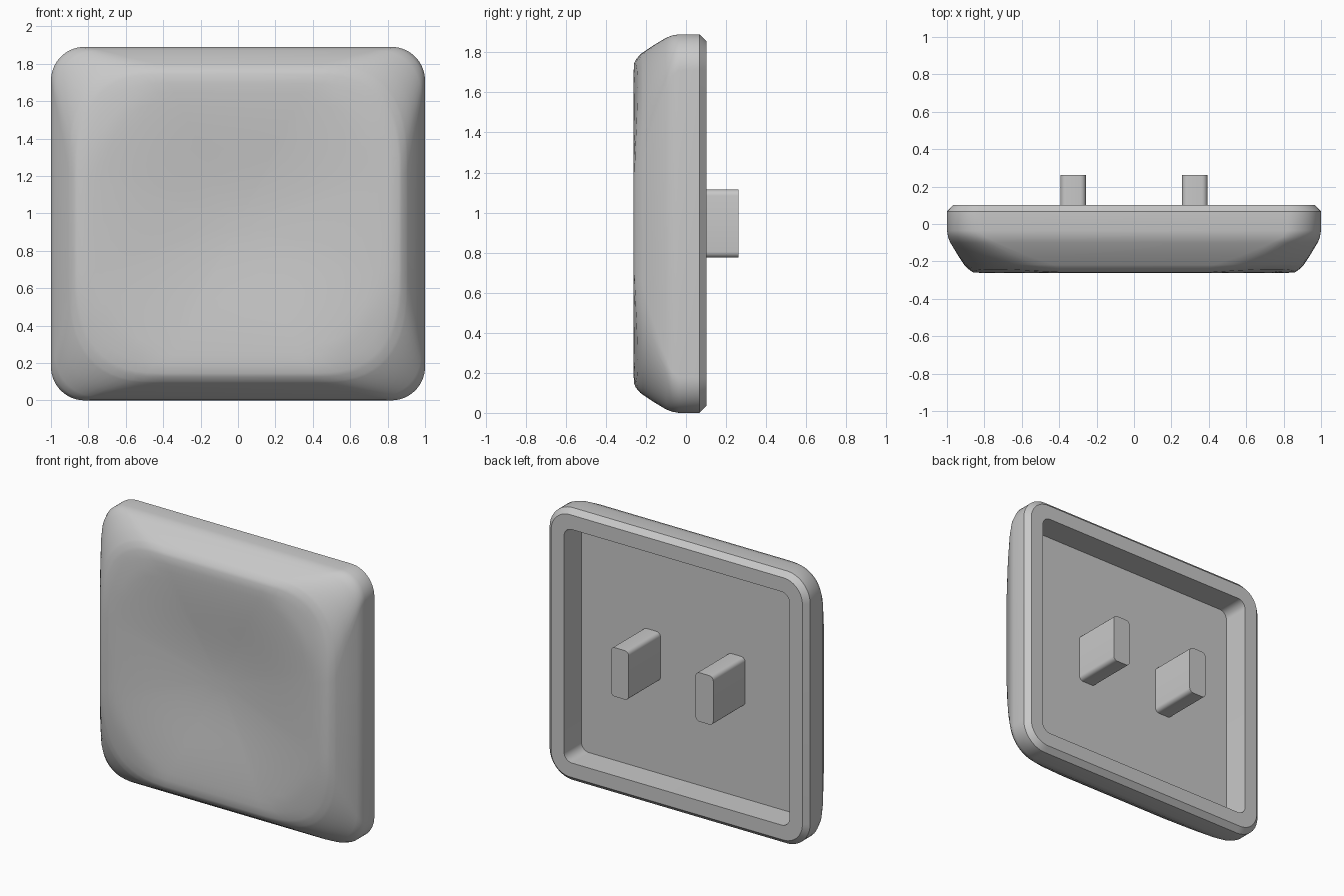
import bpy, bmesh, math

cube = bpy.data.objects.get("Cube")
if cube:
    bpy.data.objects.remove(cube)

grey = bpy.data.materials.new("plain_grey")
grey.use_nodes = True
colour = (0.58, 0.58, 0.58, 1)
grey.diffuse_color = colour
grey.node_tree.nodes["Principled BSDF"].inputs["Base Color"].default_value = colour

MID_Z = 0.945
HALF_X, HALF_Z = 1.0, 0.945


def outline(half_x, half_z, rx, rz, power=2, steps=14):
    """Rounded rectangle; a higher power gives squarer corners."""
    pts = []
    for quarter in range(4):
        sx = (1, -1, -1, 1)[quarter]
        sz = (1, 1, -1, -1)[quarter]
        arc = []
        for i in range(steps + 1):
            a = math.pi / 2 * i / steps
            u = max(math.cos(a), 0) ** (2 / power)
            v = max(math.sin(a), 0) ** (2 / power)
            arc.append((sx * (half_x - rx + rx * u), sz * (half_z - rz + rz * v)))
        pts += arc if quarter % 2 == 0 else arc[::-1]
    return pts


def loft(name, rings):
    """Skin a list of equal-length rings and cap both ends."""
    bm = bmesh.new()
    loops = [[bm.verts.new(p) for p in ring] for ring in rings]
    n = len(loops[0])
    for a, b in zip(loops, loops[1:]):
        for i in range(n):
            j = (i + 1) % n
            bm.faces.new((a[i], a[j], b[j], b[i]))
    bm.faces.new(loops[0])
    bm.faces.new(loops[-1])
    bmesh.ops.recalc_face_normals(bm, faces=bm.faces)
    mesh = bpy.data.meshes.new(name)
    bm.to_mesh(mesh)
    bm.free()
    mesh.materials.append(grey)
    obj = bpy.data.objects.new(name, mesh)
    bpy.context.collection.objects.link(obj)
    bpy.ops.object.select_all(action="DESELECT")
    obj.select_set(True)
    bpy.context.view_layer.objects.active = obj
    bpy.ops.object.shade_smooth_by_angle(angle=math.radians(32))
    return obj


def corner_share(x, z):
    """0 in the middle of the front, rising to 1 at its corners."""
    return min(1, max(0, (math.hypot(x, z) - 0.86) / 0.16))


def section(y, inset, rx, rz, power=2, droop=0):
    return [(x, y + droop * corner_share(x, z), MID_Z + z)
            for x, z in outline(HALF_X - inset, HALF_Z - inset, rx, rz, power)]


# Shallow round dish in the front, from the centre out to the rim
RIM_Y, DISH, DISH_R, DROOP = -0.263, 0.06, 0.9, 0.022
rings = []
for k in range(1, 17):
    s = k / 16
    ring = []
    for x, z in outline(HALF_X - 0.14, HALF_Z - 0.145, 0.47, 0.55, 2.7):
        x, z = x * s, z * s
        t = min(1, math.hypot(x, z) / DISH_R)
        hollow = DISH * (1 + math.cos(math.pi * t)) / 2
        ring.append((x, RIM_Y + hollow + DROOP * corner_share(x, z), MID_Z + z))
    rings.append(ring)

# Rolled rim, sloping sides, straight skirt and chamfered back edge
rings += [
    section(-0.256, 0.125, 0.48, 0.56, 2.7, 0.02),
    section(-0.232, 0.1, 0.49, 0.57, 2.7, 0.008),
    section(-0.222, 0.093, 0.48, 0.55, 2.7, 0.005),
    section(-0.165, 0.057, 0.36, 0.40, 2.5),
    section(-0.10, 0.018, 0.25, 0.26, 2.2),
    section(-0.07, 0.006, 0.20, 0.20),
    section(-0.035, 0.0, 0.18, 0.18),
    section(0.067, 0.0, 0.18, 0.18),
    section(0.102, 0.035, 0.145, 0.145),
]

# Hollow back with a flat floor
rings += [section(0.102, 0.135, 0.06, 0.06), section(-0.087, 0.135, 0.06, 0.06)]
loft("cap_shell", rings)

# Two mounting pegs rising from the floor
for side, name in ((1, "left_peg"), (-1, "right_peg")):
    loft(name, [[(side * 0.325 + x, y, MID_Z + z)
                 for x, z in outline(0.068, 0.17, 0.03, 0.03, steps=5)]
                for y in (-0.09, 0.262)])
